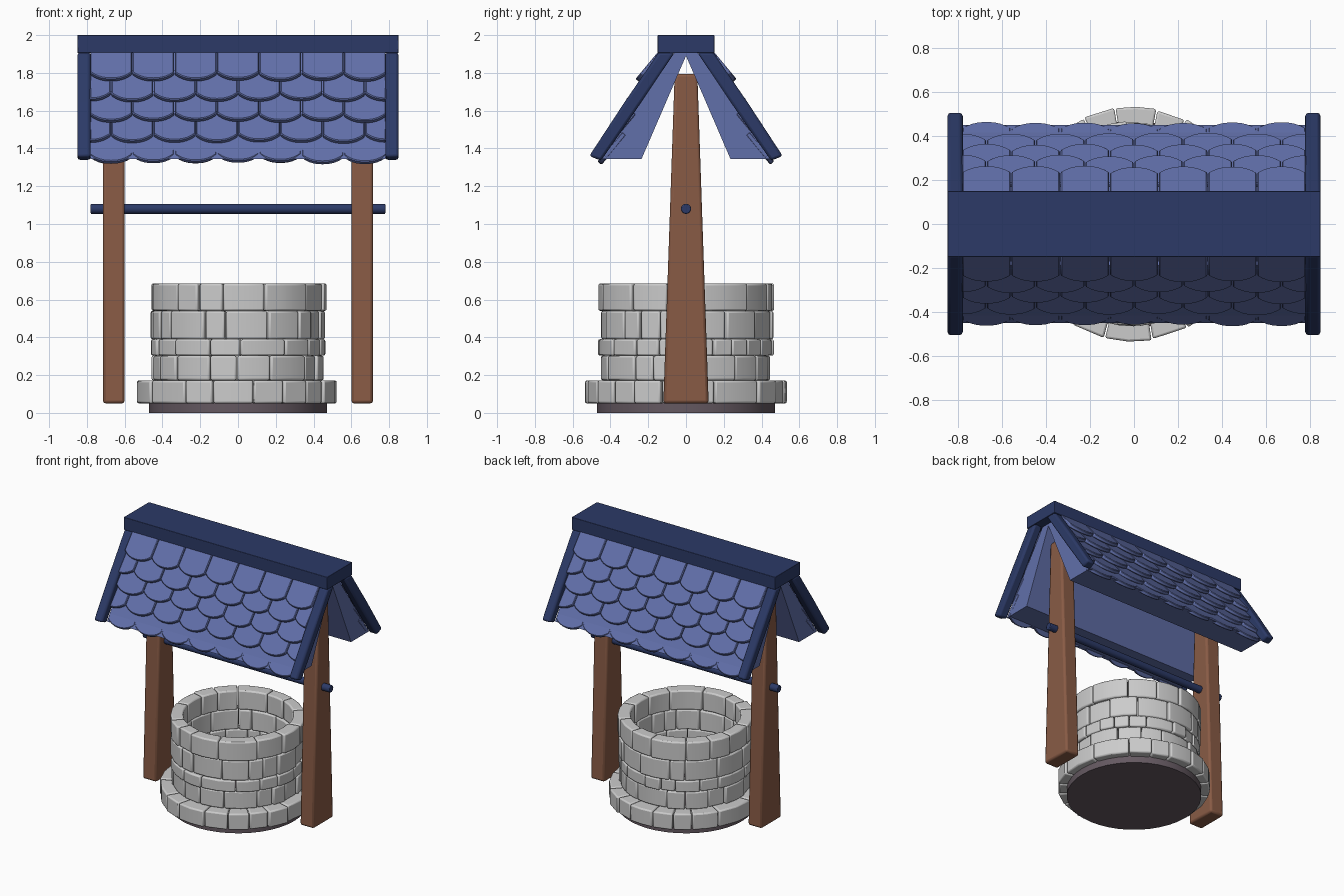
import bpy, bmesh, math, random
from mathutils import Vector

if "Cube" in bpy.data.objects:
    bpy.data.objects.remove(bpy.data.objects["Cube"])

random.seed(4)


def material(name, rgb):
    m = bpy.data.materials.new(name)
    m.diffuse_color = (*rgb, 1)
    m.use_nodes = True
    m.node_tree.nodes["Principled BSDF"].inputs["Base Color"].default_value = m.diffuse_color
    return m


TILE = material("tile_blue", (0.12, 0.16, 0.40))
NAVY = material("dark_blue", (0.025, 0.042, 0.135))
WOOD = material("wood", (0.25, 0.105, 0.06))
FLOOR = material("floor", (0.13, 0.10, 0.12))


def add_prism(bm, points, vec):
    """Closed prism from a planar outline, swept along vec."""
    a = [bm.verts.new(p) for p in points]
    b = [bm.verts.new(Vector(p) + Vector(vec)) for p in points]
    n = len(a)
    bm.faces.new(a)
    bm.faces.new(b[::-1])
    for i in range(n):
        j = (i + 1) % n
        bm.faces.new((a[i], b[i], b[j], a[j]))


def finish(bm, name, mat=None, bevel=0.0, segments=2, smooth=True):
    bmesh.ops.recalc_face_normals(bm, faces=bm.faces)
    me = bpy.data.meshes.new(name)
    bm.to_mesh(me)
    bm.free()
    ob = bpy.data.objects.new(name, me)
    bpy.context.collection.objects.link(ob)
    if mat:
        me.materials.append(mat)
    if bevel:
        mod = ob.modifiers.new("Bevel", 'BEVEL')
        mod.width, mod.segments = bevel, segments
        mod.limit_method, mod.angle_limit = 'ANGLE', math.radians(35)
    if smooth:
        bpy.ops.object.select_all(action='DESELECT')
        ob.select_set(True)
        bpy.context.view_layer.objects.active = ob
        bpy.ops.object.shade_smooth_by_angle(angle=math.radians(35))
    return ob


def prism(name, points, vec, mat, bevel=0.0):
    bm = bmesh.new()
    add_prism(bm, points, vec)
    return finish(bm, name, mat, bevel)


def stone_course(name, r_in, r_out, z0, z1, count):
    """Ring of separate stones with irregular lengths."""
    bm = bmesh.new()
    weights = [random.uniform(0.55, 1.4) for _ in range(count)]
    scale = 2 * math.pi / sum(weights)
    angle = random.uniform(0, 1)
    for w in weights:
        span = w * scale
        a0, a1 = angle + 0.006, angle + span - 0.006
        angle += span
        steps = max(1, round(span / 0.22))
        ro = r_out + random.uniform(-0.008, 0.008)
        ri = r_in + random.uniform(-0.006, 0.006)
        arc = [a0 + (a1 - a0) * i / steps for i in range(steps + 1)]
        pts = [(ro * math.cos(a), ro * math.sin(a), z0) for a in arc]
        pts += [(ri * math.cos(a), ri * math.sin(a), z0) for a in reversed(arc)]
        add_prism(bm, pts, (0, 0, z1 - z0))
    finish(bm, name, bevel=0.01)


def cylinder(name, r, depth, loc, rot, sides, mat, bevel=0.0):
    bm = bmesh.new()
    bmesh.ops.create_cone(bm, cap_ends=True, segments=sides, radius1=r, radius2=r, depth=depth)
    ob = finish(bm, name, mat, bevel)
    ob.location, ob.rotation_euler = loc, rot


# Well floor and stone courses
cylinder("well_floor", 0.47, 0.06, (0, 0, 0.03), (0, 0, 0), 40, FLOOR)
stone_course("base_stones", 0.37, 0.53, 0.05, 0.172, 17)
stone_course("wall_stones_1", 0.375, 0.453, 0.172, 0.303, 17)
stone_course("wall_stones_2", 0.375, 0.460, 0.303, 0.39, 18)
stone_course("wall_stones_3", 0.375, 0.458, 0.39, 0.54, 16)
stone_course("wall_stones_4", 0.375, 0.464, 0.54, 0.685, 14)

# Tapered posts and crossbar
for side, x in (("left", -0.715), ("right", 0.6)):
    prism(side + "_post", [(x, -0.12, 0.05), (x, 0.12, 0.05), (x, 0.06, 1.795), (x, -0.06, 1.795)],
          (0.115, 0, 0), WOOD, 0.015)
cylinder("crossbar", 0.027, 1.56, (0, 0, 1.08), (0, math.pi / 2, 0), 16, NAVY, 0.005)

# Ridge board
prism("ridge_board", [(-0.85, -0.15, 1.905), (0.85, -0.15, 1.905), (0.85, 0.15, 1.905), (-0.85, 0.15, 1.905)],
      (0, 0, 0.095), NAVY, 0.003)

# Roof body: thick wedge slopes joined at the ridge
half = [(0.06, 1.91), (0.45, 1.345), (0.235, 1.345)]
outline = half + [(0, 1.89)] + [(-y, z) for y, z in reversed(half)]
prism("roof_body", [(-0.78, y, z) for y, z in outline], (1.56, 0, 0), TILE)


def roof_tiles(name, s):
    """Five overlapping rows of scalloped tiles on one slope (s = -1 front, 1 back)."""
    bm = bmesh.new()
    down = Vector((0, s * 0.64, -0.77)).normalized()
    inward = Vector((0, -s * 0.77, -0.64)).normalized()
    width, length, edge, rows = 0.224, 0.2, 0.784, 5
    for row in range(rows):
        k = row / (rows - 1)
        tip = Vector((0, s * (0.264 + 0.201 * k), 1.772 - 0.437 * k))
        start = tip - down * length
        shift = 0 if row % 2 == 0 else width / 2
        for i in range(-4, 5):
            c = i * width + shift
            lo = max(c - width / 2 + 0.002, -edge)
            hi = min(c + width / 2 - 0.002, edge)
            if hi - lo < 0.03:
                continue
            jitter = random.uniform(-0.006, 0.006)
            pts = [start + Vector((hi, 0, 0)), start + Vector((lo, 0, 0))]
            for n in range(11):
                x = lo + (hi - lo) * n / 10
                t = abs(x - c) / (width / 2)
                pts.append(start + Vector((x, 0, 0)) + down * (length + jitter - 0.045 * t ** 2.4))
            add_prism(bm, pts, inward * 0.028)
    finish(bm, name, TILE, 0.005, 1)


# Tiles and gable boards on both slopes
for slope, s in (("front", -1), ("back", 1)):
    roof_tiles(slope + "_roof_tiles", s)
    board = [(0.145, 1.908), (0.33, 1.638), (0.512, 1.36), (0.45, 1.335), (0.26, 1.61), (0.06, 1.908)]
    for side, x in (("left", -0.85), ("right", 0.78)):
        prism(f"{slope}_{side}_gable_board", [(x, s * y, z) for y, z in board], (0.07, 0, 0), NAVY, 0.014)
